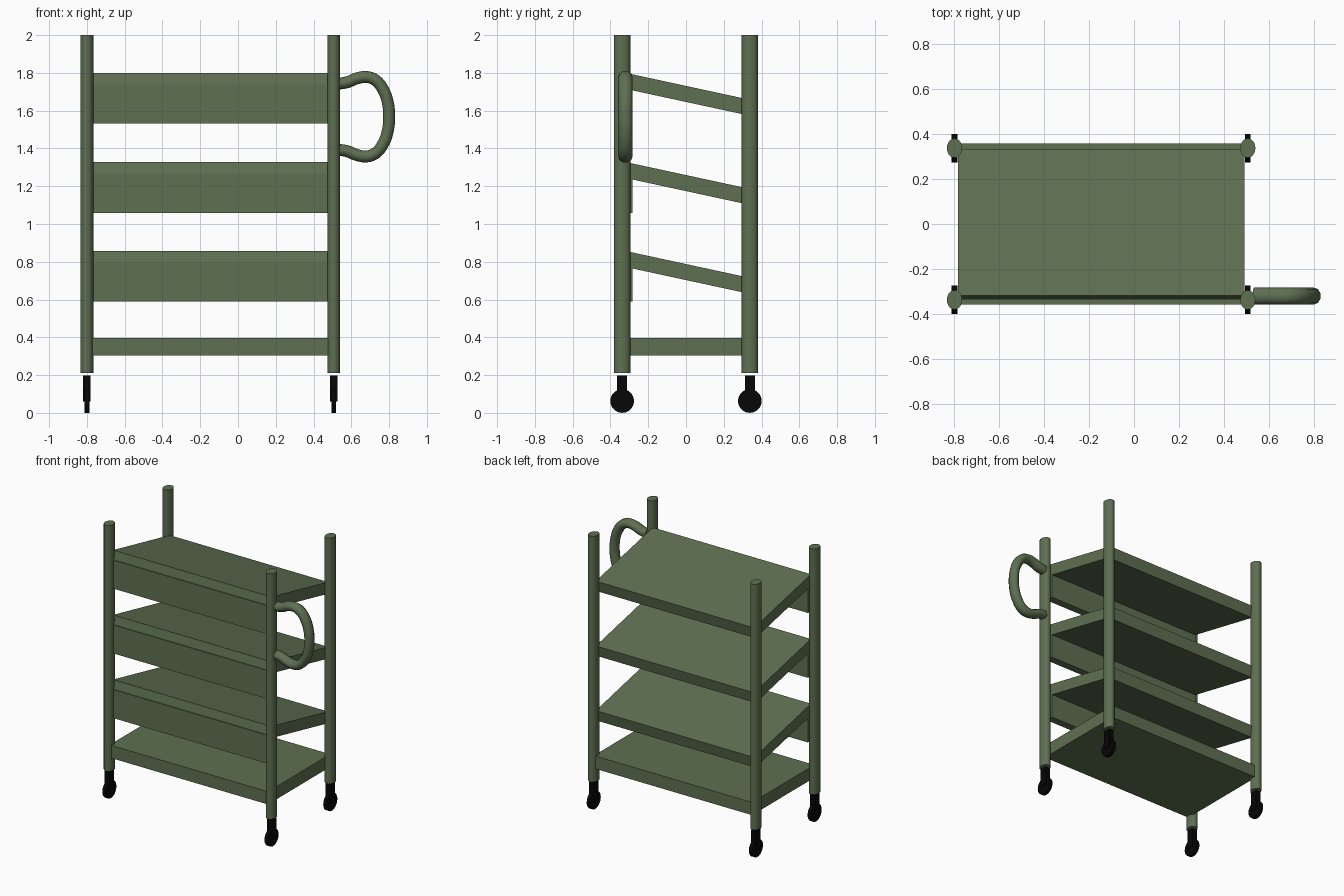
import bpy
import math
from mathutils import Vector

cube = bpy.data.objects.get("Cube")
if cube:
    bpy.data.objects.remove(cube, do_unlink=True)


def material(name, color):
    mat = bpy.data.materials.new(name)
    mat.use_nodes = True
    mat.diffuse_color = color
    mat.node_tree.nodes["Principled BSDF"].inputs["Base Color"].default_value = color
    return mat


GREEN = material("olive green", (0.112, 0.16, 0.083, 1))
BLACK = material("caster black", (0.002, 0.002, 0.002, 1))


def finish(name, mat, smooth=False):
    obj = bpy.context.object
    obj.name = name
    obj.data.materials.append(mat)
    if smooth:
        bpy.ops.object.shade_smooth_by_angle(angle=math.radians(40))
    return obj


def box(name, center, size, mat, tilt=0):
    bpy.ops.mesh.primitive_cube_add(size=1, location=center, rotation=(tilt, 0, 0))
    bpy.context.object.scale = size
    return finish(name, mat)


def tube(name, center, scale, mat, rotation=(0, 0, 0)):
    bpy.ops.mesh.primitive_cylinder_add(vertices=20, radius=1, depth=1,
                                        location=center, rotation=rotation)
    bpy.context.object.scale = scale
    return finish(name, mat, smooth=True)


LEFT, RIGHT, POST_Y = 0.507, -0.80, 0.338
MID_X, WIDTH = -0.146, 1.276

# Oval corner posts, each above a caster
for x, side in ((LEFT, "left"), (RIGHT, "right")):
    for y, end in ((-POST_Y, "front"), (POST_Y, "back")):
        tag = f"{end}_{side}"
        tube(f"post_{tag}", (x, y, 1.105), (0.034, 0.043, 1.79), GREEN)
        box(f"caster_stem_{tag}", (x, y, 0.129), (0.04, 0.052, 0.138), BLACK)
        tube(f"caster_wheel_{tag}", (x, y, 0.063), (0.063, 0.063, 0.026), BLACK,
             (0, math.pi / 2, 0))

# Flat bottom shelf
box("bottom_shelf", (MID_X, 0, 0.35), (WIDTH, 0.716, 0.093), GREEN)

# Three sloping shelves with a front panel under each raised edge
TILT, THICK, DEPTH = math.radians(-12.2), 0.083, 0.669
along = Vector((0, math.cos(TILT), math.sin(TILT)))
normal = Vector((0, -math.sin(TILT), math.cos(TILT)))
for level, top in (("lower", 0.857), ("middle", 1.328), ("upper", 1.80)):
    front_edge = Vector((MID_X, -0.319, top))
    center = front_edge + along * DEPTH / 2 - normal * THICK / 2
    box(f"{level}_shelf", center, (WIDTH, DEPTH, THICK), GREEN, TILT)
    box(f"{level}_front_panel", (MID_X, -0.311, top - 0.165),
        (WIDTH, 0.056, 0.207), GREEN)

# Push handle swept along a mirrored curve
half = [(0.535, 0.175), (0.58, 0.183), (0.63, 0.203), (0.685, 0.21),
        (0.732, 0.19), (0.77, 0.14), (0.793, 0.075)]
path = half + [(0.80, 0)] + [(x, -z) for x, z in reversed(half)]
curve = bpy.data.curves.new("push_handle", "CURVE")
curve.dimensions = "3D"
curve.bevel_depth = 0.033
curve.bevel_resolution = 3
curve.use_fill_caps = True
spline = curve.splines.new("BEZIER")
spline.bezier_points.add(len(path) - 1)
for point, (x, z) in zip(spline.bezier_points, path):
    point.co = (x, 0, z)
    point.handle_left_type = point.handle_right_type = "AUTO"
spline.resolution_u = 5
handle = bpy.data.objects.new("push_handle", curve)
bpy.context.collection.objects.link(handle)
handle.location = (0, -0.321, 1.568)
handle.scale.y = 1.15
bpy.ops.object.select_all(action="DESELECT")
handle.select_set(True)
bpy.context.view_layer.objects.active = handle
bpy.ops.object.convert(target="MESH")
finish("push_handle", GREEN, smooth=True)
